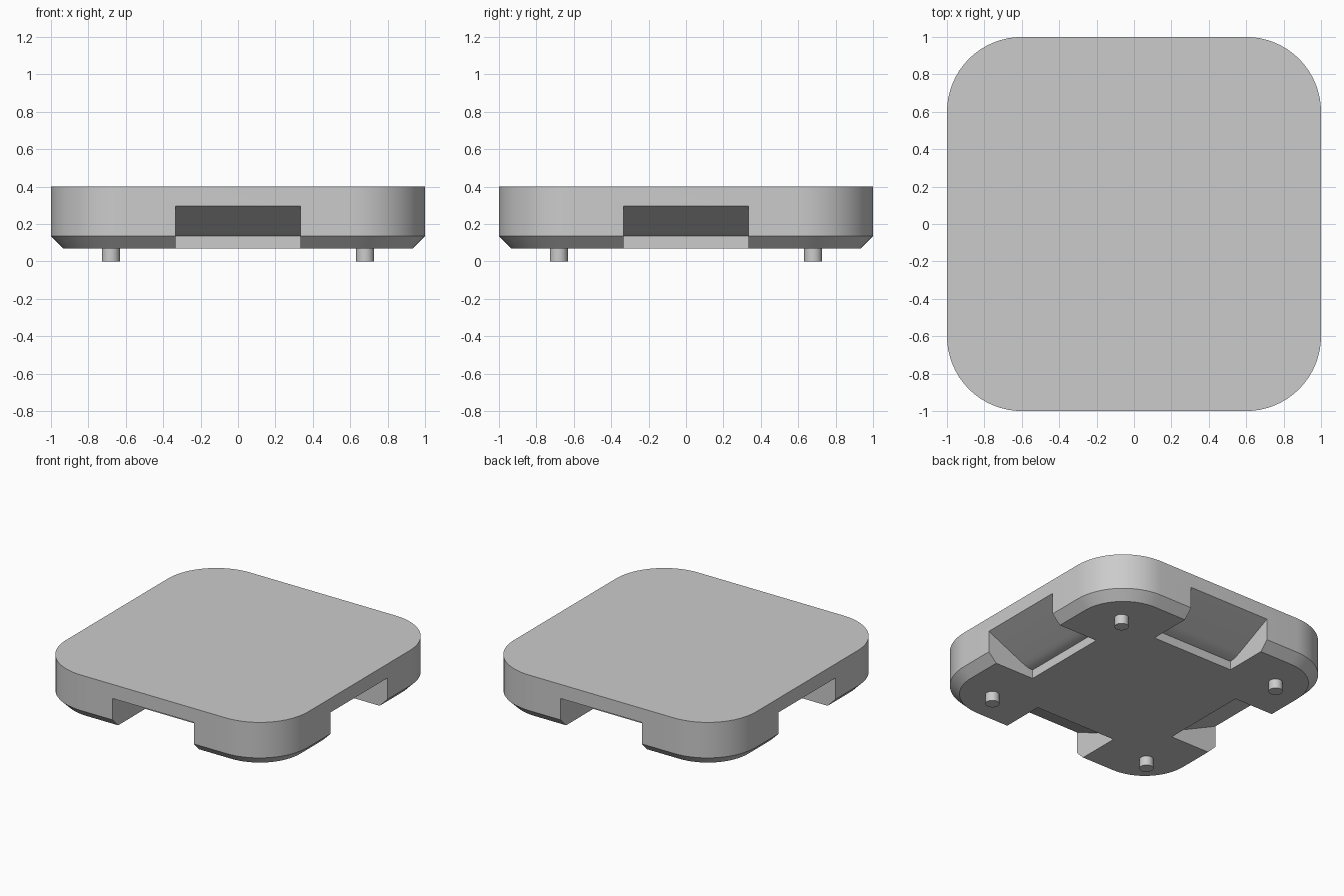
import bpy, bmesh, math
from mathutils import Matrix, Vector

cube = bpy.data.objects.get("Cube")
if cube:
    bpy.data.objects.remove(cube, do_unlink=True)

grey = bpy.data.materials.new("light grey")
grey.use_nodes = True
grey.diffuse_color = (0.6, 0.6, 0.6, 1)
grey.node_tree.nodes["Principled BSDF"].inputs["Base Color"].default_value = (0.6, 0.6, 0.6, 1)


def make_object(name, bm):
    bmesh.ops.recalc_face_normals(bm, faces=bm.faces)
    mesh = bpy.data.meshes.new(name)
    bm.to_mesh(mesh)
    bm.free()
    mesh.materials.append(grey)
    obj = bpy.data.objects.new(name, mesh)
    bpy.context.collection.objects.link(obj)
    return obj


def activate(obj):
    bpy.ops.object.select_all(action='DESELECT')
    obj.select_set(True)
    bpy.context.view_layer.objects.active = obj


def loft(rings):
    """Capped solid through rings of equal point count."""
    bm = bmesh.new()
    loops = [[bm.verts.new(p) for p in ring] for ring in rings]
    n = len(loops[0])
    for low, high in zip(loops, loops[1:]):
        for i in range(n):
            j = (i + 1) % n
            bm.faces.new((low[i], low[j], high[j], high[i]))
    bm.faces.new(loops[0][::-1])
    bm.faces.new(loops[-1])
    return bm


def rounded_square(half, radius, z, steps=16):
    points = []
    for corner in range(4):
        turn = Matrix.Rotation(corner * math.pi / 2, 3, 'Z')
        for i in range(steps + 1):
            a = i / steps * math.pi / 2
            c = half - radius
            points.append(turn @ Vector((c + radius * math.cos(a), c + radius * math.sin(a), z)))
    return points


# Rounded slab with a chamfered underside
body = make_object("body", loft([
    rounded_square(0.935, 0.335, 0.07),
    rounded_square(1, 0.4, 0.135),
    rounded_square(1, 0.4, 0.4)]))

# Sloping finger notch in the middle of each side
notch_profile = [(0.615, 0), (1.1, 0), (1.1, 0.342), (1, 0.295),
                 (0.71, 0.16), (0.68, 0.148), (0.65, 0.138), (0.615, 0.135)]
for k in range(4):
    turn = Matrix.Rotation(k * math.pi / 2, 3, 'Z')
    notch = make_object("notch_cutter", loft(
        [[turn @ Vector((r, side * 0.335, z)) for r, z in notch_profile] for side in (-1, 1)]))
    notch.hide_render = True
    activate(body)
    cut = body.modifiers.new("notch", 'BOOLEAN')
    cut.operation = 'DIFFERENCE'
    cut.solver = 'EXACT'
    cut.object = notch
    bpy.ops.object.modifier_apply(modifier=cut.name)
    bpy.data.objects.remove(notch, do_unlink=True)
activate(body)
bpy.ops.object.shade_smooth_by_angle(angle=math.radians(30))

# Four small round pins under the corners
for x, side in ((0.68, "left"), (-0.68, "right")):
    for y, end in ((-0.68, "front"), (0.68, "back")):
        bm = bmesh.new()
        bmesh.ops.create_cone(bm, cap_ends=True, segments=32, radius1=0.048, radius2=0.048,
                              depth=0.08, matrix=Matrix.Translation((x, y, 0.04)))
        pin = make_object(f"{end}_{side}_pin", bm)
        activate(pin)
        bpy.ops.object.shade_smooth_by_angle(angle=math.radians(30))
